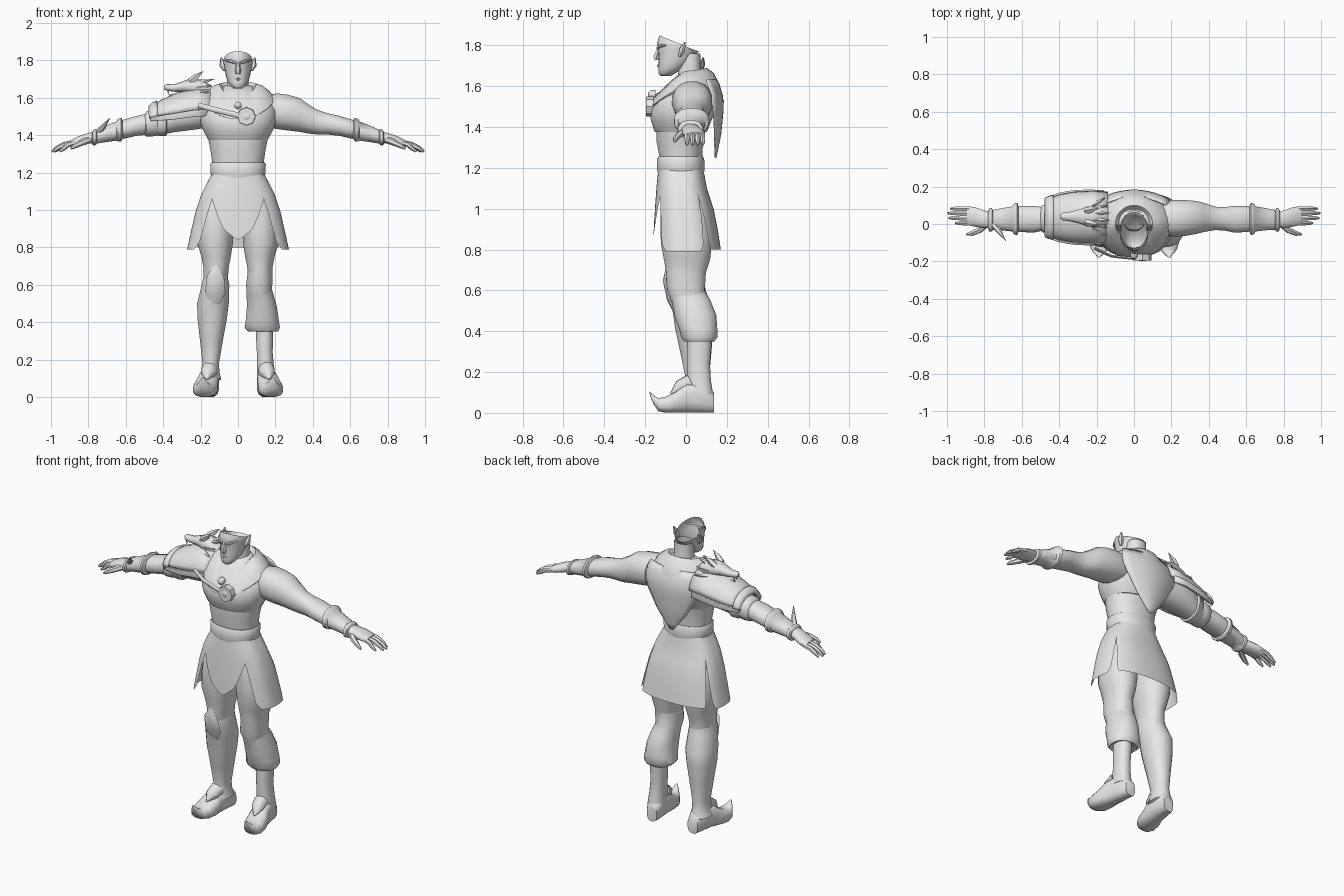
import bpy, bmesh, math
from mathutils import Vector

grey = bpy.data.materials.new("plain_grey")
grey.diffuse_color = (0.8, 0.8, 0.8, 1)


def lerp_keys(keys, t):
    """Linear lookup in a sorted list of (t, values...)."""
    for a, b in zip(keys, keys[1:]):
        if t <= b[0]:
            f = max(0, (t - a[0]) / (b[0] - a[0]))
            return [p + (q - p) * f for p, q in zip(a[1:], b[1:])]
    return list(keys[-1][1:])


def grid(name, rows, closed=True, caps=(True, True), side=1, thick=0, angle=50):
    """Skin rows of points into a smooth surface; side=-1 mirrors in x."""
    bm = bmesh.new()
    vs = [[bm.verts.new((p[0] * side, p[1], p[2])) for p in r] for r in rows]
    n = len(rows[0])
    for r0, r1 in zip(vs, vs[1:]):
        for i in range(n if closed else n - 1):
            j = (i + 1) % n
            bm.faces.new((r0[i], r0[j], r1[j], r1[i]))
    if closed and caps[0]:
        bm.faces.new(vs[0])
    if closed and caps[1]:
        bm.faces.new(vs[-1])
    bmesh.ops.recalc_face_normals(bm, faces=bm.faces)
    me = bpy.data.meshes.new(name)
    bm.to_mesh(me)
    bm.free()
    ob = bpy.data.objects.new(name, me)
    bpy.context.collection.objects.link(ob)
    me.materials.append(grey)
    if thick:
        mod = ob.modifiers.new("thickness", 'SOLIDIFY')
        mod.thickness, mod.offset = thick, 0
    bpy.ops.object.select_all(action='DESELECT')
    ob.select_set(True)
    bpy.context.view_layer.objects.active = ob
    bpy.ops.object.shade_smooth_by_angle(angle=math.radians(angle))
    return ob


def tube(name, axis, secs, n=16, power=0.9, **kw):
    """Loft along an axis; each section is (t, centre a, centre b, radius a, radius b)."""
    rows = []
    for t, a, b, ra, rb in secs:
        row = []
        for i in range(n):
            w = 2 * math.pi * (i + 0.5) / n
            c, s = math.cos(w), math.sin(w)
            p = a + ra * math.copysign(abs(c) ** power, c)
            q = b + rb * math.copysign(abs(s) ** power, s)
            row.append({'x': (t, p, q), 'y': (p, t, q), 'z': (p, q, t)}[axis])
        rows.append(row)
    return grid(name, rows, **kw)


def body(name, secs, **kw):
    """Centred upright loft from (z, half width, front y, back y)."""
    return tube(name, 'z', [(z, 0, (f + b) / 2, r, (b - f) / 2) for z, r, f, b in secs], n=24, **kw)


def limb(name, pts, radii, n=8, flat=1.0, **kw):
    """Round rod through points, tapering with the radii."""
    pts = [Vector(p) for p in pts]
    rows = []
    for k, p in enumerate(pts):
        d = (pts[min(k + 1, len(pts) - 1)] - pts[max(k - 1, 0)]).normalized()
        u = d.cross(Vector((0, 1, 0)) if abs(d.y) < 0.9 else Vector((1, 0, 0))).normalized()
        v = d.cross(u)
        rows.append([p + radii[k] * (u * math.cos(w) + v * flat * math.sin(w))
                     for w in [2 * math.pi * i / n for i in range(n)]])
    return grid(name, rows, **kw)


# Torso
body("abdomen", [(0.92, .13, -.09, .09), (1.02, .15, -.12, .10), (1.16, .135, -.125, .08),
                 (1.25, .138, -.13, .08), (1.33, .15, -.145, .085), (1.40, .165, -.145, .10)])
body("belt", [(1.17, .14, -.138, .088), (1.19, .147, -.142, .092), (1.245, .15, -.142, .09), (1.255, .143, -.135, .084)])
body("chest", [(1.375, .16, -.152, .10), (1.385, .166, -.158, .108), (1.43, .19, -.172, .125), (1.475, .205, -.18, .145),
               (1.53, .21, -.158, .15), (1.58, .19, -.125, .145), (1.63, .12, -.07, .12), (1.665, .07, -.03, .08)])

# Head, open along a slanted line above the brow
body("neck", [(1.58, .07, -.05, .09), (1.66, .058, -.04, .072), (1.76, .056, -.03, .07)], caps=(True, False))
head_rows = []
for z, r, f, b, tilt in [(1.65, .022, -.125, -.075, 0), (1.665, .04, -.135, -.04, -.1), (1.69, .058, -.135, 0, -.1),
                         (1.725, .066, -.135, .03, 0), (1.765, .074, -.136, .05, .1), (1.787, .077, -.143, .06, .18),
                         (1.80, .078, -.136, .065, .3), (1.808, .074, -.13, .065, .42)]:
    cy, ry = (f + b) / 2, (b - f) / 2
    head_rows.append([(r * math.cos(w), cy + ry * math.sin(w), z - tilt * ry * math.sin(w))
                      for w in [2 * math.pi * i / 20 for i in range(20)]])
grid("head", head_rows, caps=(True, False))
limb("nose", [(0, -.132, 1.785), (0, -.145, 1.745), (0, -.142, 1.728)], [.008, .017, .012], n=6)
limb("lips", [(-.025, -.122, 1.697), (0, -.137, 1.70), (.025, -.122, 1.697)], [.003, .007, .003], n=6)
for s, tag in ((1, "left"), (-1, "right")):
    limb(tag + "_ear", [(.072, -.03, 1.745), (.082, -.02, 1.775), (.09, -.005, 1.815)], [.008, .018, .004], n=6, side=s)
    limb(tag + "_brow", [(.012, -.14, 1.785), (.04, -.128, 1.797), (.065, -.098, 1.80)], [.007, .009, .004], n=6, side=s)

# Cowl draped round the neck: (half width, front y, back y, front z, side z, back z)
cowl = []
for r, f, b, zf, zs, zb in [(.07, -.04, .075, 1.58, 1.645, 1.66), (.10, -.08, .10, 1.60, 1.675, 1.69),
                            (.13, -.12, .135, 1.575, 1.665, 1.665), (.17, -.16, .165, 1.54, 1.635, 1.61),
                            (.198, -.187, .18, 1.485, 1.595, 1.55), (.19, -.17, .165, 1.485, 1.58, 1.54)]:
    row = []
    for i in range(28):
        w = 2 * math.pi * i / 28
        s = math.sin(w)
        z = zs + ((zb - zs) * s * s if s > 0 else (zf - zs) * abs(s) ** 1.5)
        row.append((r * math.cos(w), (b if s > 0 else -f) * s, z))
    cowl.append(row)
grid("cowl", cowl, caps=(False, False))

# Pointed cape on the back
cape_keys = [(1.25, .012, .145), (1.36, .10, .168), (1.50, .185, .182), (1.57, .195, .175), (1.63, .17, .145)]
cape = []
for k in range(11):
    z = 1.25 + .038 * k
    h, y = lerp_keys(cape_keys, z)
    cape.append([(h * u / 5, y - .05 * (h / .19) * (u / 5) ** 2, z) for u in range(-5, 6)])
grid("cape", cape, closed=False, thick=.008)

# Medallion: bead, octagonal ring and stone
limb("clasp_bead", [(0, -.15, 1.56), (0, -.175, 1.56), (0, -.185, 1.56)], [.02, .02, .01])
limb("medallion", [(.045, -.16, 1.50), (.045, -.195, 1.50), (.045, -.195, 1.50), (.045, -.188, 1.50)],
     [.05, .048, .036, .034], angle=30)
limb("medallion_stone", [(.045, -.185, 1.50), (.045, -.197, 1.50)], [.03, .018])
limb("chest_strap", [(-.21, -.13, 1.56), (-.12, -.172, 1.535), (.03, -.188, 1.50)], [.014] * 3, n=6, flat=.6)

# Skirt: one sheet whose hem is cut into front, side and back panels
shape = [(.79, .272, -.162, .172), (.9, .248, -.158, .155), (1.0, .225, -.152, .135),
         (1.1, .19, -.145, .102), (1.19, .141, -.136, .086)]
hem = [(0, .84), (15, .90), (30, 1.01), (39, 1.06), (42, .98), (48, .83), (57, .79), (90, .79), (108, .79),
       (114, .83), (120, 1.06), (126, .84), (129, .80), (180, .80)]
skirt = []
for k in range(9):
    row = []
    for d in range(0, 360, 3):
        low = lerp_keys(hem, min(d, 360 - d))[0]
        z = 1.19 + (low - 1.19) * k / 8
        r, f, b = lerp_keys(shape, z)
        s, c = math.sin(math.radians(d)), math.cos(math.radians(d))
        x = r * math.copysign(abs(s) ** .85, s)
        row.append((x, (f + b) / 2 - (b - f) / 2 * math.copysign(abs(c) ** .75, c), z))
    skirt.append(row)
grid("skirt", skirt, caps=(False, False))

# Arms, bracers, hands and legs, mirrored
for s, tag in ((1, "left"), (-1, "right")):
    tube(tag + "_arm", 'x', [(.12, .035, 1.53, .085, .08), (.21, .03, 1.528, .10, .097), (.27, .032, 1.52, .098, .097),
                             (.33, .035, 1.508, .09, .092), (.38, .035, 1.485, .078, .078), (.43, .03, 1.468, .064, .066),
                             (.48, .028, 1.46, .063, .058), (.54, .025, 1.45, .073, .054), (.61, .027, 1.432, .07, .052),
                             (.66, .027, 1.42, .06, .046)], side=s)
    tube(tag + "_bracer", 'x', [(.615, .027, 1.43, .066, .05), (.625, .027, 1.43, .088, .064), (.642, .027, 1.426, .084, .062),
                                (.65, .027, 1.422, .068, .052), (.72, .025, 1.403, .058, .043), (.755, .022, 1.392, .054, .038),
                                (.76, .022, 1.39, .064, .044), (.775, .022, 1.386, .063, .042), (.78, .022, 1.385, .045, .03)], side=s)
    tube(tag + "_palm", 'x', [(.76, .022, 1.39, .04, .03), (.80, .025, 1.383, .048, .03), (.85, .038, 1.37, .054, .026),
                              (.895, .045, 1.355, .05, .018)], n=12, side=s)
    for k, (y, reach) in enumerate([(.005, -.04), (.032, -.005), (.058, 0), (.082, -.015)]):
        limb(f"{tag}_finger_{k + 1}", [(.87, y, 1.362), (.93 + reach / 2, y, 1.35), (.97 + reach, y, 1.33), (.995 + reach, y, 1.312)],
             [.014, .014, .012, .006], n=6, side=s)
    limb(tag + "_thumb", [(.79, .0, 1.378), (.83, -.035, 1.362), (.87, -.052, 1.343), (.895, -.055, 1.328)],
         [.02, .017, .013, .006], n=6, side=s)
    tube(tag + "_thigh", 'z', [(1.12, .075, -.02, .07, .09), (1.0, .11, -.005, .095, .12), (.9, .118, 0, .097, .128),
                               (.82, .122, .002, .096, .126), (.75, .117, .005, .08, .115), (.69, .117, .0, .068, .10),
                               (.62, .12, -.002, .066, .094), (.55, .12, .01, .06, .085)], side=s)
    tube(tag + "_shoe", 'y', [(.137, .142, .05, .035, .05), (.11, .145, .065, .045, .065), (.05, .152, .075, .052, .075),
                              (.0, .16, .073, .056, .073), (-.05, .17, .052, .066, .052), (-.10, .178, .04, .064, .04),
                              (-.135, .183, .04, .048, .033), (-.16, .186, .065, .026, .022), (-.178, .188, .098, .006, .008)],
         n=12, power=.75, side=s)
    limb(tag + "_shoe_tongue", [(.15, .02, .15), (.158, -.03, .125), (.165, -.075, .095)], [.045, .04, .004], flat=.9, side=s)

# Left leg: loose trouser gathered below the knee, over a boot
tube("left_trouser", 'z', [(.68, .115, 0, .062, .098), (.60, .108, .0, .066, .094), (.55, .118, .025, .073, .097),
                           (.48, .128, .045, .082, .105), (.41, .13, .06, .09, .095), (.37, .13, .065, .096, .09),
                           (.35, .135, .065, .08, .075), (.36, .14, .063, .05, .06)])
tube("left_boot", 'z', [(.42, .142, .065, .048, .06), (.33, .142, .065, .047, .06), (.24, .143, .062, .043, .056),
                        (.16, .147, .065, .046, .058), (.09, .15, .07, .05, .064)])

# Right leg: greave with a pointed knee and flared ankle
tube("right_greave", 'z', [(.64, .12, .0, .066, .092), (.60, .12, .0, .075, .098), (.50, .134, .035, .086, .102),
                           (.42, .138, .04, .08, .096), (.30, .142, .048, .062, .078), (.18, .146, .055, .045, .06),
                           (.13, .148, .055, .05, .066), (.095, .15, .055, .062, .076), (.085, .15, .058, .045, .06)], side=-1)
limb("right_knee_plate", [(.12, -.098, .71), (.12, -.098, .65), (.122, -.075, .56), (.13, -.04, .46)],
     [.003, .045, .055, .02], flat=.35, side=-1)

# Right shoulder plate with raised rim, and bands round the upper arm
def shoulder_shell(name, keys, lo, hi, thick):
    rows = []
    for x, cz, ry, rz in keys:
        rows.append([(x, .035 + ry * math.cos(w), cz + rz * math.sin(w))
                     for w in [math.radians(lo + (hi - lo) * i / 14) for i in range(15)]])
    return grid(name, rows, closed=False, thick=thick, angle=40)

shoulder_shell("shoulder_plate", [(-.14, 1.53, .13, .115), (-.22, 1.525, .135, .118), (-.32, 1.51, .13, .11),
                                  (-.40, 1.50, .115, .085), (-.465, 1.495, .09, .052)], 5, 175, .016)
shoulder_shell("shoulder_rim", [(-.43, 1.498, .112, .079), (-.455, 1.495, .105, .07), (-.472, 1.49, .097, .058)], 0, 180, .02)
for tag, a, b in (("front", 176, 192), ("back", -12, 4)):
    shoulder_shell(f"shoulder_rim_{tag}", [(-.16, 1.53, .135, .12), (-.24, 1.525, .14, .12), (-.33, 1.51, .135, .11),
                                           (-.40, 1.50, .122, .09), (-.465, 1.49, .10, .06)], a, b, .02)
tube("upper_arm_band", 'x', [(-.38, .035, 1.485, .08, .08), (-.385, .035, 1.483, .092, .088), (-.42, .033, 1.472, .082, .078),
                             (-.43, .032, 1.469, .073, .071), (-.45, .03, 1.465, .078, .072), (-.49, .028, 1.459, .074, .067),
                             (-.50, .028, 1.457, .06, .055)])

# Wolf head on the shoulder plate
tube("wolf_skull", 'x', [(-.14, .04, 1.635, .05, .03), (-.19, .04, 1.65, .06, .045), (-.25, .04, 1.662, .056, .042),
                         (-.29, .04, 1.66, .04, .03), (-.34, .04, 1.652, .027, .02), (-.38, .04, 1.655, .021, .018),
                         (-.395, .04, 1.655, .01, .01)], n=10)
limb("wolf_jaw", [(-.24, .04, 1.625), (-.31, .04, 1.613), (-.37, .04, 1.61)], [.026, .018, .006], n=6)
for s, tag in ((1, "back"), (-1, "front")):
    limb(f"wolf_ear_{tag}", [(-.255, .04 + .03 * s, 1.685), (-.225, .04 + .038 * s, 1.71), (-.185, .04 + .045 * s, 1.742)],
         [.02, .017, .001], n=5)
    limb(f"wolf_fang_{tag}", [(-.375, .04 + .014 * s, 1.645), (-.372, .04 + .014 * s, 1.615)], [.006, .001], n=5)
    for k in range(3):
        limb(f"wolf_fur_{tag}_{k + 1}", [(-.22, .04 + s * (.02 + .02 * k), 1.675 - .025 * k),
                                        (-.125 - .015 * k, .04 + s * (.02 + .04 * k), 1.70 - .035 * k)], [.02, .001], n=5)

# Blade on the right bracer
limb("bracer_blade", [(-.755, .0, 1.41), (-.72, -.04, 1.445), (-.685, -.09, 1.492)], [.018, .014, .001], n=6)
